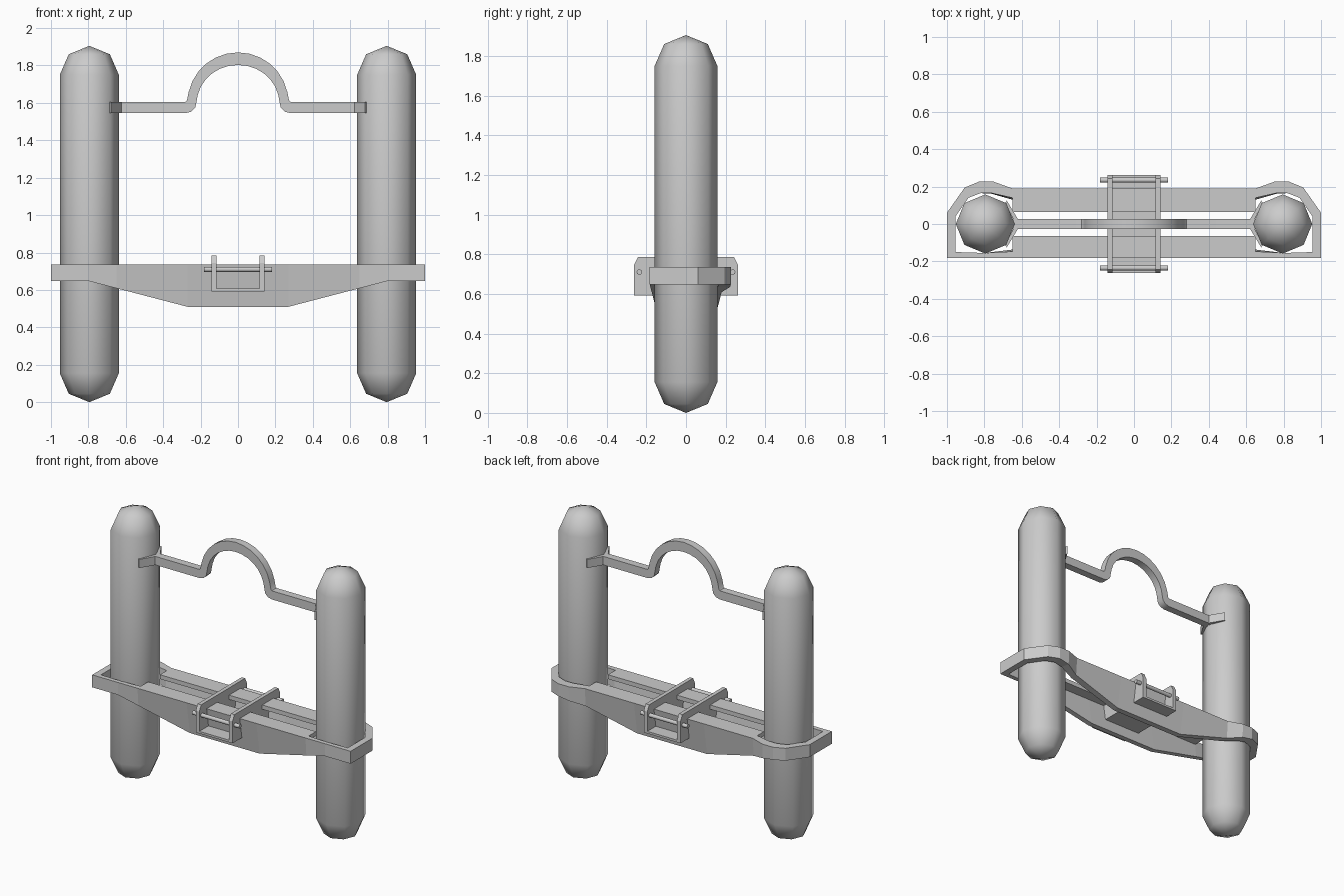
import bpy
from math import sin, cos, pi, radians

if "Cube" in bpy.data.objects:
    bpy.data.objects.remove(bpy.data.objects["Cube"])


def make(name, verts, faces):
    me = bpy.data.meshes.new(name)
    me.from_pydata(verts, [], faces)
    me.update()
    ob = bpy.data.objects.new(name, me)
    bpy.context.collection.objects.link(ob)
    # consistent outward normals
    bpy.context.view_layer.objects.active = ob
    bpy.ops.object.select_all(action='DESELECT')
    ob.select_set(True)
    bpy.ops.object.mode_set(mode='EDIT')
    bpy.ops.mesh.select_all(action='SELECT')
    bpy.ops.mesh.normals_make_consistent(inside=False)
    bpy.ops.object.mode_set(mode='OBJECT')
    return ob


def sweep(name, sections, closed=False):
    """Bridge a list of four-point sections into a solid strip."""
    n = len(sections)
    verts = [p for s in sections for p in s]
    faces = []
    for i in range(n if closed else n - 1):
        a, b = 4 * i, 4 * ((i + 1) % n)
        for k in range(4):
            m = (k + 1) % 4
            faces.append((a + k, a + m, b + m, b + k))
    if not closed:
        faces += [(0, 1, 2, 3), tuple(4 * n - 4 + k for k in range(4))]
    return make(name, verts, faces)


def prism_x(name, yz, x0, x1):
    n = len(yz)
    verts = [(x, y, z) for x in (x0, x1) for y, z in yz]
    faces = [tuple(range(n)), tuple(range(n, 2 * n))]
    faces += [(i, (i + 1) % n, n + (i + 1) % n, n + i) for i in range(n)]
    return make(name, verts, faces)


def smooth(ob, angle):
    bpy.ops.object.select_all(action='DESELECT')
    bpy.context.view_layer.objects.active = ob
    ob.select_set(True)
    bpy.ops.object.shade_smooth_by_angle(angle=radians(angle))


# Tanks: eight-sided cylinders with faceted domes
def tank(name, cx):
    rings = [(0.11, 0.045), (0.158, 0.155), (0.158, 1.75), (0.11, 1.86)]
    verts = [(cx + r * cos(k * pi / 4), r * sin(k * pi / 4), z)
             for r, z in rings for k in range(8)]
    verts += [(cx, 0, 0), (cx, 0, 1.905)]
    faces = []
    for k in range(8):
        m = (k + 1) % 8
        faces += [(8 * i + k, 8 * i + m, 8 * i + 8 + m, 8 * i + 8 + k) for i in range(3)]
        faces += [(32, m, k), (33, 24 + k, 24 + m)]
    smooth(make(name, verts, faces), 60)


for side, s in (("left", -1), ("right", 1)):
    tank(side + "_tank", 0.795 * s)

# Carrier frame: one closed band round both tanks, deeper in the middle
TOP = 0.735
# outer x, outer y, inner x, inner y
half = [(0.27, -0.183, 0.27, -0.147), (0.65, -0.183, 0.65, -0.147),
        (0.80, -0.183, 0.80, -0.155), (1.0, -0.183, 0.955, -0.15),
        (1.0, 0.06, 0.955, 0.04), (0.905, 0.195, 0.885, 0.14),
        (0.83, 0.226, 0.82, 0.165), (0.75, 0.226, 0.76, 0.165),
        (0.65, 0.19, 0.65, 0.14), (0.27, 0.19, 0.27, 0.15)]
loop = half + [(-a, b, -c, d) for a, b, c, d in reversed(half)]


def low(x):
    t = min(1, max(0, (0.80 - abs(x)) / 0.53))
    return 0.648 - 0.138 * t, 0.036 * t


band = []
for ox, oy, ix, iy in loop:
    zo, lean = low(ox)
    zi, _ = low(ix)
    d = lean if oy < 0 else -lean
    band.append([(ox, oy, TOP), (ox, oy + d, zo), (ix, iy + d, zi), (ix, iy, TOP)])
sweep("carrier_frame", band, closed=True)

# Top flanges of the two rails
for name, s in (("front_flange", -1), ("rear_flange", 1)):
    prism_x(name, [(s * 0.065, TOP), (s * 0.16, TOP), (s * 0.16, 0.705), (s * 0.065, 0.705)],
            -0.65, 0.65)

# U-shaped bracket: base and two chamfered cheeks
prism_x("bracket_base", [(-0.263, 0.592), (0.263, 0.592), (0.263, 0.607), (-0.263, 0.607)],
        -0.116, 0.116)
cheek = [(-0.263, 0.592), (0.263, 0.592), (0.263, 0.745), (0.243, 0.785),
         (-0.243, 0.785), (-0.263, 0.745)]
for side, s in (("left", -1), ("right", 1)):
    prism_x(side + "_bracket_cheek", cheek, s * 0.115, s * 0.142)

# Cross pins through the cheeks
for name, y in (("front_pin", -0.235), ("rear_pin", 0.235)):
    ring = [(y + 0.014 * cos(k * pi / 5), 0.71 + 0.014 * sin(k * pi / 5)) for k in range(10)]
    smooth(prism_x(name, ring, -0.182, 0.182), 45)

# Upper yoke: flat bar with an arch and filleted feet
lower = [(-0.635, 1.545), (-0.28, 1.545), (-0.25, 1.553), (-0.228, 1.575)]
upper = [(-0.635, 1.605), (-0.288, 1.605), (-0.28, 1.606), (-0.273, 1.613)]
for k in range(1, 8):
    a = pi - k * pi / 14
    lower.append((0.22 * cos(a), 1.60 + 0.203 * sin(a)))
    upper.append((0.27 * cos(a), 1.60 + 0.27 * sin(a)))
lower += [(-x, z) for x, z in lower[-2::-1]]
upper += [(-x, z) for x, z in upper[-2::-1]]
yoke = [[(a, -0.026, b), (c, -0.026, d), (c, 0.026, d), (a, 0.026, b)]
        for (a, b), (c, d) in zip(lower, upper)]
smooth(sweep("upper_yoke", yoke), 35)

# Shallow clips that hug each tank
for side, s in (("left", -1), ("right", 1)):
    path = [(0.68, -0.125, 0.688, -0.115), (0.623, -0.03, 0.645, -0.026),
            (0.623, 0.03, 0.645, 0.026), (0.68, 0.125, 0.688, 0.115)]
    sweep(side + "_tank_clip", [[(s * a, b, 1.545), (s * a, b, 1.605),
                                 (s * c, d, 1.605), (s * c, d, 1.545)] for a, b, c, d in path])
